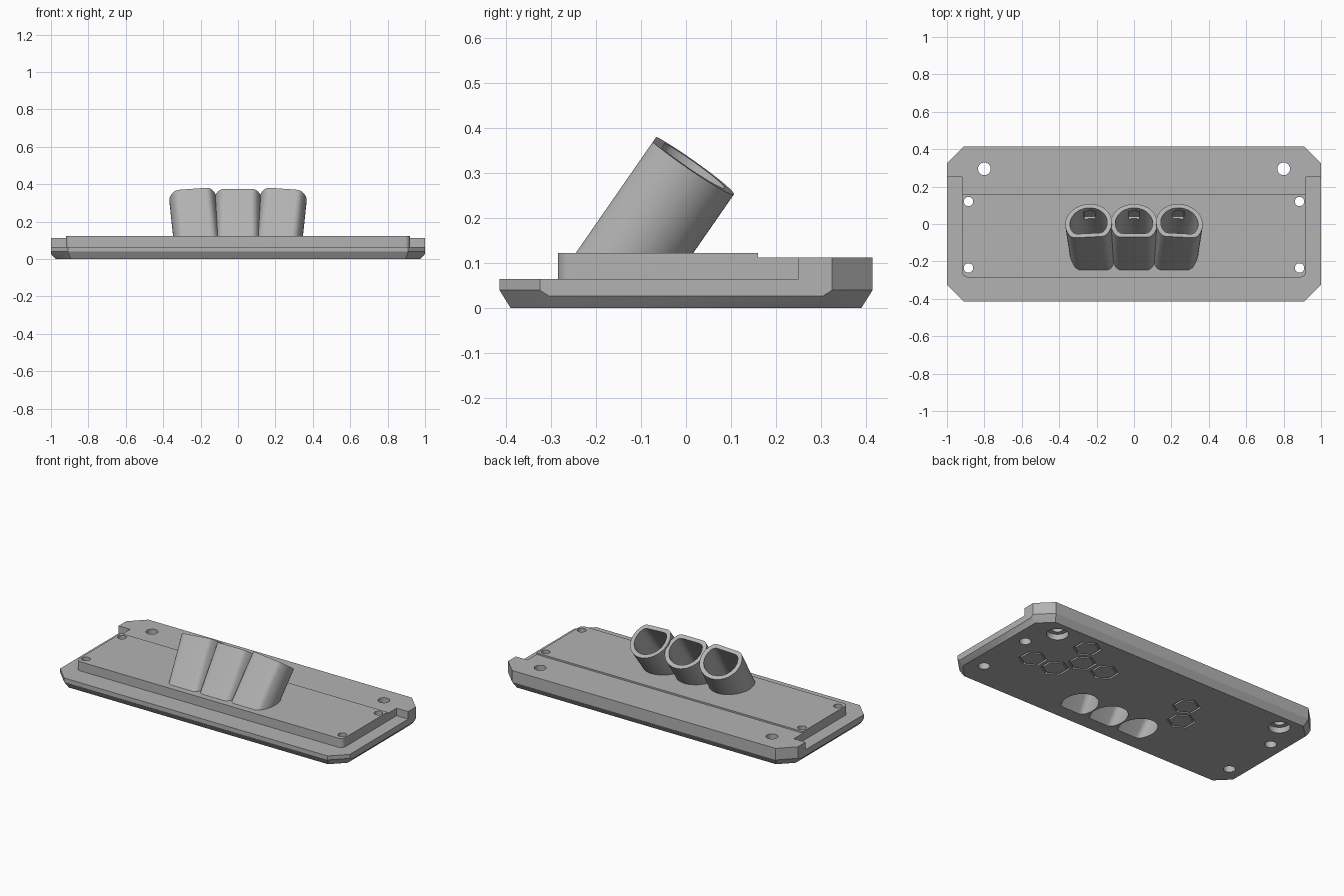
import bpy, bmesh, math
from mathutils import Vector

if "Cube" in bpy.data.objects:
    bpy.data.objects.remove(bpy.data.objects["Cube"])

grey = bpy.data.materials.new("matte_grey")
grey.diffuse_color = (0.45, 0.45, 0.45, 1)
grey.use_nodes = True
grey.node_tree.nodes["Principled BSDF"].inputs["Base Color"].default_value = grey.diffuse_color


def finish(name, bm):
    bmesh.ops.recalc_face_normals(bm, faces=bm.faces)
    me = bpy.data.meshes.new(name)
    bm.to_mesh(me)
    bm.free()
    me.materials.append(grey)
    ob = bpy.data.objects.new(name, me)
    bpy.context.collection.objects.link(ob)
    return ob


def loft(name, loops, cyclic=False):
    """Skin matching loops of points; cap the ends unless the loft closes on itself."""
    bm = bmesh.new()
    rows = [[bm.verts.new(p) for p in loop] for loop in loops]
    n = len(rows[0])
    for k in range(len(rows) if cyclic else len(rows) - 1):
        a, b = rows[k], rows[(k + 1) % len(rows)]
        for i in range(n):
            bm.faces.new((a[i], a[(i + 1) % n], b[(i + 1) % n], b[i]))
    if not cyclic:
        bm.faces.new(rows[0])
        bm.faces.new(rows[-1])
    return finish(name, bm)


def at_z(pts, z):
    return [(x, y, z) for x, y in pts]


def prism(name, pts, z0, z1):
    return loft(name, [at_z(pts, z0), at_z(pts, z1)])


def circle(cx, cy, r, n=40, start=0.0):
    return [(cx + r * math.cos(start + math.tau * i / n),
             cy + r * math.sin(start + math.tau * i / n)) for i in range(n)]


def combine(body, others, op):
    """Boolean every other object into the body and remove it."""
    for ob in others:
        mod = body.modifiers.new("cut", 'BOOLEAN')
        mod.operation, mod.solver, mod.object = op, 'EXACT', ob
        bpy.context.view_layer.objects.active = body
        bpy.ops.object.modifier_apply(modifier=mod.name)
        bpy.data.objects.remove(ob)


def octagon(x, y, cx, cy):
    half = [(x, -y + cy), (x, y - cy), (x - cx, y), (-x + cx, y)]
    return half + [(-px, -py) for px, py in half]


# Base plate: clipped corners, bevelled underside
bm = bmesh.new()
outline = octagon(1, .415, .09, .09)
points = at_z(outline, .065) + at_z(outline, .04) + at_z(octagon(.975, .39, .08, .08), 0)
points += [(sx, sy * .305, .027) for sx in (-1, 1) for sy in (-1, 1)]
for p in points:
    bm.verts.new(p)
bmesh.ops.convex_hull(bm, input=bm.verts[:])
bmesh.ops.dissolve_limit(bm, angle_limit=.01, verts=bm.verts, edges=bm.edges)
body = finish("mounting_plate", bm)

# Raised step with rounded front corners and back tabs
corner = [(.89 + .03 * math.sin(t), -.255 - .03 * math.cos(t))
          for t in [i * math.pi / 16 for i in range(9)]]


def mirrored(pts):
    return pts + [(-x, y) for x, y in reversed(pts)]


step = prism("raised_step", mirrored(corner + [(.92, .25), (1, .25), (1, .325), (.91, .415)]), .05, .112)
panel = prism("raised_panel", mirrored(corner + [(.92, .16)]), .05, .122)

# Tilted tubes: round section flattened toward the front
TILT = Vector((0, .57, .822)).normalized()
BACK = Vector((0, TILT.z, -TILT.y))
XAXIS = Vector((1, 0, 0))


def d_section(r, clip, q, n=64):
    pts, R, h = [], r - q, clip - q
    for i in range(n):
        t = math.tau * (i + .5) / n
        c, s = math.cos(t), math.sin(t)
        u, v = R * c, R * s
        if v < -h:
            u, v = math.copysign(math.sqrt(R * R - h * h), c), -h
        pts.append((u + q * c, v + q * s))
    return pts


def tube_frame(side):
    a = side * math.radians(5)
    axis = TILT * math.cos(a) + XAXIS * math.sin(a)
    across = XAXIS * math.cos(a) - TILT * math.sin(a)
    return Vector((side * .243, .004, .324)), axis, across


def tube(name, side, section, bottom, extra=0.0):
    top, axis, across = tube_frame(side)
    rim = [top + across * u + BACK * v + axis * extra for u, v in section]
    foot = [p - axis * ((p.z - bottom) / axis.z) for p in rim]
    return loft(name, [foot, rim])


def pocket(side):
    top, axis, across = tube_frame(side)
    ring = [(-.03, .07), (.03, .07), (.03, .113), (-.03, .113)]
    return loft("wall_pocket", [[top + across * u + BACK * v - axis * d for u, v in ring]
                                for d in (.03, .1)])


sides = (-1, 0, 1)
tubes = [tube("tube", s, d_section(.125, .09, .04), .05) for s in sides]
combine(body, [step, panel] + tubes, 'UNION')

# Tube bores and small pockets in their lower walls
cuts = [tube("bore", s, d_section(.1, .066, .035), -.03, .02) for s in sides]
cuts += [pocket(s) for s in sides]

# Screw holes with counterbores underneath
for sx in (-1, 1):
    for x, y, r, wide, depth in ((.8, .295, .034, .061, .035),
                                 (.885, .12, .025, .033, .06),
                                 (.885, -.235, .025, .033, .04)):
        cuts.append(prism("screw_hole", circle(sx * x, y, r), -.1, .3))
        cuts.append(prism("counterbore", circle(sx * x, y, wide), -.1, depth))

# Hexagon grooves on the underside
for x, y in ((.57, .277), (.73, 0), (.57, 0), (.49, .139), (.33, .139), (-.26, .139), (-.34, 0)):
    big, small = (circle(x, y, r, 6, math.pi / 6) for r in (.08, .067))
    cuts.append(loft("hex_groove", [at_z(big, -.02), at_z(big, .012),
                                    at_z(small, .012), at_z(small, -.02)], cyclic=True))
combine(body, cuts, 'DIFFERENCE')

bpy.ops.object.select_all(action='DESELECT')
body.select_set(True)
bpy.context.view_layer.objects.active = body
bpy.ops.object.shade_smooth_by_angle(angle=math.radians(25))
